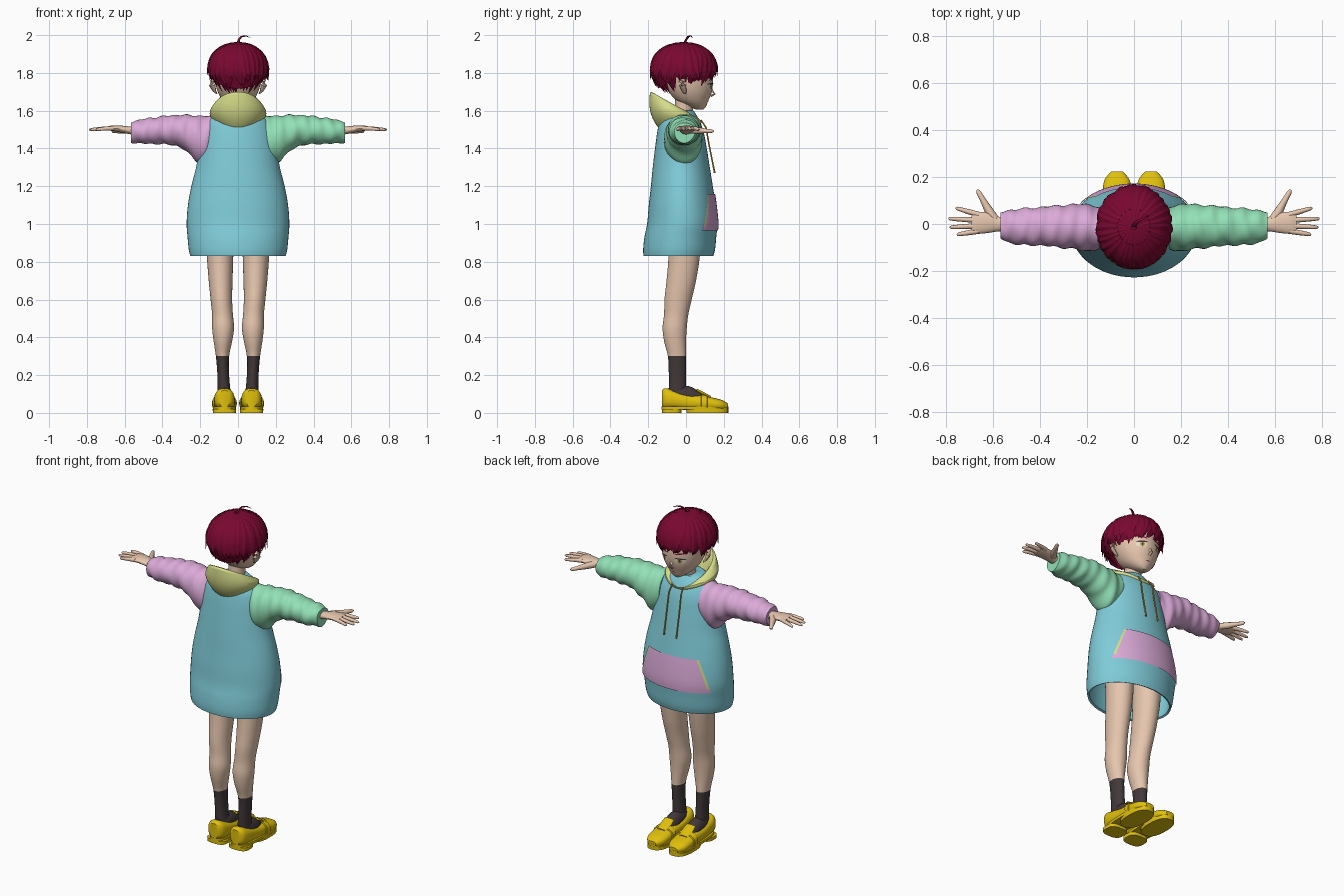
import bpy, bmesh, math, random
from mathutils import Vector

random.seed(4)
if "Cube" in bpy.data.objects:
    bpy.data.objects.remove(bpy.data.objects["Cube"])


def material(name, *srgb):
    col = [(c / 255 / 12.92 if c < 11 else ((c / 255 + .055) / 1.055) ** 2.4) for c in srgb] + [1]
    m = bpy.data.materials.new(name)
    m.use_nodes = True
    m.diffuse_color = col
    m.node_tree.nodes["Principled BSDF"].inputs["Base Color"].default_value = col
    return m


TEAL = material("teal cloth", 128, 204, 217)
PINK = material("pink cloth", 219, 170, 216)
GREEN = material("green cloth", 146, 224, 182)
LEMON = material("lemon cloth", 214, 220, 138)
SKIN = material("skin", 230, 198, 174)
HAIR = material("crimson hair", 122, 8, 48)
SOCK = material("charcoal sock", 66, 56, 57)
SHOE = material("yellow leather", 224, 192, 12)
WHITE = material("eye white", 240, 236, 232)
AMBER = material("amber", 190, 160, 60)


def finish(name, bm, mats, rule=None, angle=40):
    bmesh.ops.recalc_face_normals(bm, faces=bm.faces)
    if rule:
        for f in bm.faces:
            f.material_index = rule(f.calc_center_median())
    me = bpy.data.meshes.new(name)
    bm.to_mesh(me)
    bm.free()
    ob = bpy.data.objects.new(name, me)
    bpy.context.collection.objects.link(ob)
    for m in mats:
        me.materials.append(m)
    bpy.ops.object.select_all(action='DESELECT')
    ob.select_set(True)
    bpy.context.view_layer.objects.active = ob
    bpy.ops.object.shade_smooth_by_angle(angle=math.radians(angle))
    return ob


def add_loft(bm, rings, cap=True):
    """Skin a list of closed point rings."""
    vs = [[bm.verts.new(p) for p in r] for r in rings]
    n = len(vs[0])
    for a, b in zip(vs, vs[1:]):
        for i in range(n):
            bm.faces.new((a[i], a[(i + 1) % n], b[(i + 1) % n], b[i]))
    if cap:
        bm.faces.new(vs[0])
        bm.faces.new(vs[-1])


def loft(name, rings, mats, rule=None, cap=True):
    bm = bmesh.new()
    add_loft(bm, rings, cap)
    return finish(name, bm, mats, rule)


def sample(tab, t):
    """Smooth interpolation of table rows keyed by their first value."""
    i = next((k for k in range(len(tab) - 1) if t <= tab[k + 1][0]), len(tab) - 2)
    p0, p1, p2, p3 = (tab[min(max(k, 0), len(tab) - 1)] for k in range(i - 1, i + 3))
    h = p2[0] - p1[0]
    u = (t - p1[0]) / h
    out = []
    for k in range(1, len(p1)):
        m1 = (p2[k] - p0[k]) / (p2[0] - p0[0]) * h
        m2 = (p3[k] - p1[k]) / (p3[0] - p1[0]) * h
        d = p2[k] - p1[k]
        out.append(p1[k] + u * (m1 + u * (3 * d - 2 * m1 - m2 + u * (m1 + m2 - 2 * d))))
    return out


def section(tab, t, axis='z', n=32, e=1, s=1, grow=0, ripple=0):
    """Ellipse ring across an axis; rows are (t, centre1, centre2, radius1, radius2)."""
    c1, c2, r1, r2 = sample(tab, t)
    pts = []
    for i in range(n):
        a = math.tau * i / n
        c, d = math.cos(a), math.sin(a)
        g = grow + ripple * math.sin(95 * t + 2 * math.sin(a + 1)) + ripple * .6 * math.sin(57 * t + 3 * a)
        p = c1 + (r1 + g) * math.copysign(abs(c) ** e, c)
        q = c2 + (r2 + g) * math.copysign(abs(d) ** e, d)
        x, y, z = {'x': (t, p, q), 'y': (p, t, q), 'z': (p, q, t)}[axis]
        pts.append(Vector((s * x, y, z)))
    return pts


def form(name, tab, mats, axis='z', steps=24, rule=None, **kw):
    lo, hi = tab[0][0], tab[-1][0]
    rings = [section(tab, lo + (hi - lo) * k / steps, axis, **kw) for k in range(steps + 1)]
    return loft(name, rings, mats, rule)


def tube(name, pts, radii, mat, flat=1, n=10):
    pts = [Vector(p) for p in pts]
    rings = []
    for i, p in enumerate(pts):
        q = (pts[min(i + 1, len(pts) - 1)] - pts[max(i - 1, 0)]).to_track_quat('Z', 'Y')
        rings.append([p + q @ Vector((radii[i] * math.cos(math.tau * k / n),
                                      radii[i] * flat * math.sin(math.tau * k / n), 0)) for k in range(n)])
    return loft(name, rings, [mat])


# Hoodie body, with an inner wall above the open hem
BODY = [(.83, 0, -.04, .252, .184), (.86, 0, -.037, .26, .19), (.93, 0, -.03, .267, .19),
        (1, 0, -.02, .272, .186), (1.1, 0, -.02, .265, .177), (1.2, 0, -.022, .247, .164),
        (1.3, 0, -.025, .222, .151), (1.4, 0, -.027, .205, .137), (1.5, 0, -.03, .185, .12),
        (1.56, 0, -.035, .15, .1), (1.6, 0, -.03, .08, .07)]
rings = [section(BODY, 1.6 - .77 * k / 40, n=56) for k in range(41)]
rings += [section(BODY, z, n=56, grow=-.012) for z in (.835, .9, 1)]
loft("hoodie_body", rings, [TEAL])

# Front pocket lying on the body, with lemon lined openings
bm = bmesh.new()
cols, rows = 28, 8
grid = []
for r in range(rows + 1):
    z = .965 + .195 * r / rows
    c1, c2, r1, r2 = sample(BODY, z)
    half = math.radians(56 - 17 * r / rows)
    line = []
    for c in range(cols + 1):
        a = math.pi / 2 + half * (2 * c / cols - 1)
        line.append(bm.verts.new(((r1 + .006) * math.cos(a), c2 + (r2 + .006) * math.sin(a), z)))
    grid.append(line)
for r in range(rows):
    for c in range(cols):
        f = bm.faces.new((grid[r][c], grid[r][c + 1], grid[r + 1][c + 1], grid[r + 1][c]))
        f.material_index = int(c in (0, cols - 1) and r > 0)
finish("front_pocket", bm, [PINK, LEMON])

# Hood folded down behind the neck
rings = []
for rx, cy, ry, zm, tilt, dip in ((.075, -.035, .09, 1.485, 0, 0), (.12, -.045, .12, 1.525, .005, 0),
                                  (.15, -.052, .138, 1.57, .015, .01), (.153, -.055, .14, 1.6, .035, .02),
                                  (.125, -.06, .133, 1.63, .068, .025), (.11, -.058, .126, 1.632, .072, .03),
                                  (.098, -.05, .112, 1.615, .065, .03), (.075, -.03, .08, 1.54, .03, .02)):
    ring = []
    for k in range(48):
        a = math.tau * k / 48
        s = math.sin(a)
        ring.append(Vector((rx * math.cos(a), cy + ry * s, zm - tilt * s - dip * max(0, s) ** 6)))
    rings.append(ring)
loft("hood", rings, [LEMON], cap=False).modifiers.new("smooth", 'SUBSURF').levels = 1

# Neck and head
form("neck", [(1.48, 0, -.025, .05, .05), (1.58, 0, -.015, .045, .047), (1.7, 0, 0, .05, .055)], [SKIN])
HEAD = [(1.605, 0, .075, .016, .016), (1.62, 0, .06, .043, .045), (1.65, 0, .035, .078, .082),
        (1.7, 0, .023, .107, .113), (1.76, 0, .015, .122, .128), (1.84, 0, .005, .128, .13),
        (1.91, 0, 0, .1, .105), (1.94, 0, 0, .05, .05)]
form("head", HEAD, [SKIN], steps=30, n=40)
tube("nose", [(0, .12, 1.725), (0, .137, 1.705), (0, .154, 1.69), (0, .13, 1.678)],
     [.004, .009, .006, .008], SKIN)


def face_patch(name, cx, cz, w, h, off, mat, slant=0):
    """Thin painted oval that follows the curve of the face."""
    bm = bmesh.new()
    rings = []
    for f in (.05, .5, 1):
        ring = []
        for k in range(16):
            x = cx + f * w * math.cos(math.tau * k / 16)
            z = cz + f * h * math.sin(math.tau * k / 16) + slant * (abs(x) - abs(cx))
            c1, c2, r1, r2 = sample(HEAD, z)
            ring.append(Vector((x, c2 + r2 * math.sqrt(max(0, 1 - (x / r1) ** 2)) + off, z)))
        rings.append(ring)
    add_loft(bm, rings, cap=False)
    bm.faces.new(bm.verts[:16]) if not bm.verts.ensure_lookup_table() else None
    finish(name, bm, [mat])


face_patch("mouth", 0, 1.647, .016, .002, .002, HAIR)

for s, side in ((1, "left"), (-1, "right")):
    face_patch(side + "_eye", s * .052, 1.728, .027, .016, .002, WHITE)
    face_patch(side + "_iris", s * .05, 1.729, .012, .015, .003, AMBER)
    face_patch(side + "_pupil", s * .05, 1.729, .005, .008, .004, SOCK)
    face_patch(side + "_lash", s * .053, 1.743, .03, .004, .005, SOCK, -.1)
    face_patch(side + "_brow", s * .052, 1.772, .03, .004, .003, HAIR, .15)
    tube(side + "_ear", [(s * .112, -.005, 1.69), (s * .125, -.01, 1.705), (s * .137, -.018, 1.735),
                         (s * .138, -.022, 1.755), (s * .125, -.015, 1.77)],
         [.006, .014, .022, .02, .008], SKIN, .55)

    # Sleeve with soft folds
    sleeve = [(.13, -.02, 1.46, .085, .11), (.2, -.015, 1.445, .1, .128), (.25, -.012, 1.47, .095, .106),
              (.32, -.01, 1.495, .089, .083), (.4, -.01, 1.496, .081, .074), (.48, -.012, 1.492, .077, .067),
              (.53, -.01, 1.488, .069, .061), (.567, -.005, 1.486, .055, .054)]
    form(side + "_sleeve", sleeve, [GREEN if s > 0 else PINK], 'x', 48, s=s, ripple=.003)

    # Hand and fingers
    palm = [(.54, 0, 1.492, .03, .022), (.58, 0, 1.497, .032, .02), (.62, .005, 1.503, .043, .018),
            (.67, .005, 1.507, .047, .014), (.69, .005, 1.507, .042, .009)]
    form(side + "_palm", palm, [SKIN], 'x', 14, s=s, n=20)
    for finger, y0, x1, y1 in (("index", .04, .757, .068), ("middle", .016, .788, .023),
                               ("ring", -.008, .782, -.014), ("little", -.03, .752, -.045)):
        tube(f"{side}_{finger}_finger",
             [(s * (.66 + (x1 - .66) * t), y0 + (y1 - y0) * t, 1.507 - .008 * t * t) for t in (0, .4, .8, .95, 1)],
             [.012, .011, .009, .007, .003], SKIN)
    tube(side + "_thumb", [(s * .59, .02, 1.497), (s * .618, .06, 1.495), (s * .643, .105, 1.493),
                           (s * .66, .135, 1.492), (s * .665, .146, 1.492)],
         [.018, .018, .012, .01, .004], SKIN)

    # Leg with sock
    leg = [(.08, .072, -.045, .036, .045), (.2, .078, -.045, .031, .046), (.3, .082, -.048, .035, .048),
           (.38, .08, -.058, .049, .058), (.45, .079, -.06, .058, .064), (.52, .082, -.052, .055, .064),
           (.6, .088, -.042, .057, .072), (.7, .092, -.025, .063, .078), (.83, .095, -.01, .07, .083),
           (.98, .097, -.01, .076, .088)]
    form(side + "_leg", leg, [SOCK, SKIN], steps=45, s=s, rule=lambda c: int(c.z > .295))
    foot = [(-.095, .072, .1, .02, .03), (-.05, .072, .09, .04, .055), (.02, .072, .085, .042, .055),
            (.06, .072, .075, .038, .045), (.1, .072, .07, .025, .03)]
    form(side + "_sock_foot", foot, [SOCK], 'y', 12, s=s)

    # Loafer: upper, strap, tongue, sole and heel
    upper = [(-.128, .072, .075, .028, .045), (-.112, .072, .077, .047, .054), (-.06, .072, .069, .055, .049),
             (.02, .072, .056, .056, .042), (.08, .072, .054, .059, .04), (.14, .072, .047, .061, .034),
             (.19, .072, .041, .052, .027), (.222, .072, .036, .026, .014)]
    form(side + "_shoe_upper", upper, [SHOE], 'y', 28, s=s, e=.8)
    rings = [section(upper, y, 'y', e=.8, s=s, grow=g) for y, g in
             ((.08, 0), (.083, .005), (.112, .005), (.115, 0))]
    loft(side + "_shoe_strap", rings, [SHOE])
    tube(side + "_shoe_tongue", [(s * .072, .055, .12), (s * .072, .085, .103), (s * .072, .13, .082)],
         [.03, .034, .028], SHOE, .3)
    for part, cy, ry, z0, z1, e in (("sole", .047, .177, .018, .034, .75), ("front_tread", .113, .111, 0, .02, .8),
                                    ("heel", -.075, .052, 0, .02, .65)):
        tab = [(z0, .072, cy, .061, ry), (z1, .072, cy, .062, ry)]
        form(f"{side}_shoe_{part}", tab, [SHOE], steps=1, s=s, e=e)

    # Hood drawstring
    tube(side + "_drawstring", [(s * .035, .08, 1.55), (s * .04, .106, 1.51), (s * .041, .122, 1.42),
                                (s * .041, .142, 1.32), (s * .041, .152, 1.27)],
         [.004, .004, .004, .004, .005], AMBER, n=8)


def hair_point(a, p, lift=0, tuck=.25):
    """Point on the hair volume: azimuth a, angle p down from the crown."""
    r = math.sin(min(p, math.pi / 2)) * (1 - tuck * max(0, p - math.pi / 2))
    return Vector(((.15 + lift) * r * math.cos(a), -.012 + (.168 + lift) * r * math.sin(a),
                   1.80 + (.155 + lift) * math.cos(p)))


# Hair cap, higher over the face
bm = bmesh.new()
rings = []
for k in range(1, 15):
    ring = []
    for j in range(40):
        a = math.tau * j / 40
        end = math.radians(98 - 24 * math.sin(a) - (8 * math.cos(a) ** 8))
        ring.append(hair_point(a, end * k / 14, 0, .35))
    rings.append(ring)
add_loft(bm, rings, cap=False)
bm.verts.ensure_lookup_table()
bm.faces.new(bm.verts[:40])
finish("hair_cap", bm, [HAIR])

# Layered pointed locks
bm = bmesh.new()
for count, start, reach, width, lift, tuck in ((26, 4, 74, .030, .008, 0), (30, 25, 98, .032, .012, -.05),
                                               (34, 50, 114, .030, .006, .3), (34, 65, 130, .026, 0, .55)):
    for j in range(count):
        a = math.tau * (j + random.uniform(-.25, .25)) / count
        front, ear = math.sin(a), abs(math.cos(a)) ** 6
        end = reach + random.uniform(-7, 7)
        if end > 105:
            end -= 14 * ear
            if front > .3:
                end = min(end, 114 - 14 * front + random.uniform(-6, 9) + 8 * math.cos(a))
        sway = random.uniform(-.14, .14) - (.12 if front > .5 else 0)
        rings = []
        for k in range(8):
            t = k / 7
            p = math.radians(start + (end - start) * t)
            b = a + sway * t * t
            c = hair_point(b, p, lift, tuck)
            out = Vector((math.cos(b) * math.sin(p), math.sin(b) * math.sin(p), math.cos(p) * .8)).normalized()
            side = Vector((-math.sin(b), math.cos(b), 0))
            w = max(.0006, width * min(1, .25 + t * 2) * (1 - t ** 2.5) * min(1, .2 + math.sin(p)))
            rings.append([c + side * w, c + out * w * .3, c - side * w, c - out * w * .3])
        add_loft(bm, rings)
finish("hair_locks", bm, [HAIR], angle=25)

# Loose curl on the crown
tube("hair_curl", [(0, -.01, 1.95), (.004, .0, 1.975), (.018, .012, 1.992), (.042, .025, 1.996), (.065, .035, 1.986)],
     [.009, .008, .007, .005, .001], HAIR, .6)
